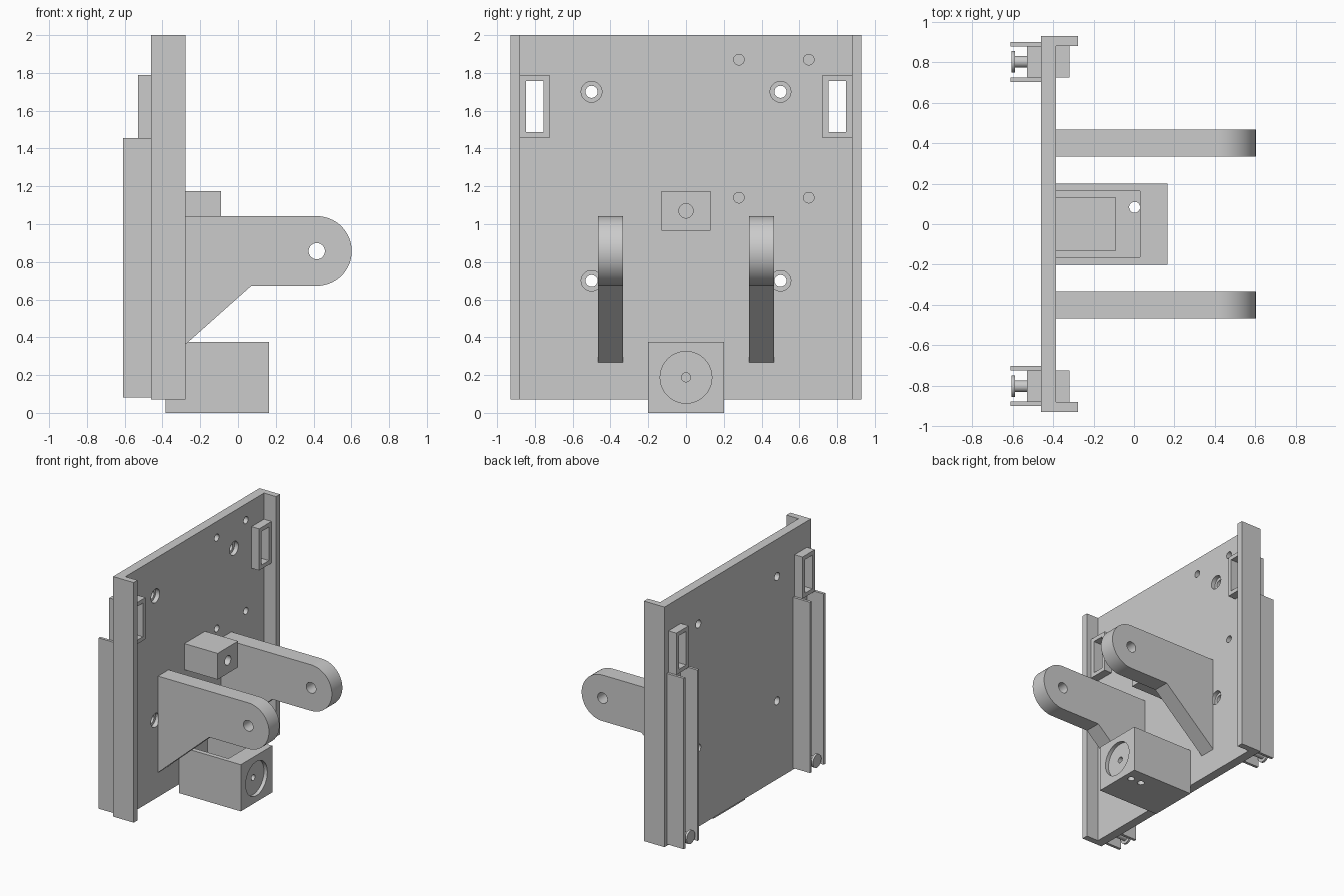
import bpy, bmesh, math
from mathutils import Matrix, Vector

cube = bpy.data.objects.get("Cube")
if cube:
    bpy.data.objects.remove(cube, do_unlink=True)

grey = bpy.data.materials.new("plain grey")
grey.use_nodes = True
grey.diffuse_color = (0.6, 0.6, 0.6, 1)
grey.node_tree.nodes["Principled BSDF"].inputs["Base Color"].default_value = (0.6, 0.6, 0.6, 1)


def finish(name, bm):
    bmesh.ops.recalc_face_normals(bm, faces=bm.faces[:])
    mesh = bpy.data.meshes.new(name)
    bm.to_mesh(mesh)
    bm.free()
    mesh.materials.append(grey)
    ob = bpy.data.objects.new(name, mesh)
    bpy.context.collection.objects.link(ob)
    return ob


def box(name, x, y, z):
    """Box from (low, high) pairs on each axis."""
    bm = bmesh.new()
    bmesh.ops.create_cube(bm, size=1)
    for v in bm.verts:
        v.co = Vector([(a + b) / 2 + c * (b - a) for c, (a, b) in zip(v.co, (x, y, z))])
    return finish(name, bm)


def prism(name, points, offset):
    """Closed outline swept along an offset."""
    bm = bmesh.new()
    face = bm.faces.new([bm.verts.new(p) for p in points])
    swept = bmesh.ops.extrude_face_region(bm, geom=[face], use_keep_orig=True)["geom"]
    moved = [g for g in swept if isinstance(g, bmesh.types.BMVert)]
    bmesh.ops.translate(bm, verts=moved, vec=offset)
    return finish(name, bm)


def rod(name, start, end, radius):
    """Cylinder between two points."""
    a, b = Vector(start), Vector(end)
    bm = bmesh.new()
    turn = (b - a).to_track_quat('Z', 'Y').to_matrix().to_4x4()
    bmesh.ops.create_cone(bm, cap_ends=True, segments=40, radius1=radius, radius2=radius,
                          depth=(b - a).length, matrix=Matrix.Translation((a + b) / 2) @ turn)
    return finish(name, bm)


def cut(ob, *cutters):
    """Subtract each cutter in turn and remove it."""
    bpy.context.view_layer.objects.active = ob
    for c in cutters:
        mod = ob.modifiers.new("cut", 'BOOLEAN')
        mod.operation, mod.solver, mod.object = 'DIFFERENCE', 'EXACT', c
        bpy.ops.object.modifier_apply(modifier=mod.name)
        bpy.data.objects.remove(c, do_unlink=True)


BACK, FACE, LIP = -0.46, -0.385, -0.277

# Back plate with a lip along each side
half = [(BACK, 0.93), (LIP, 0.93), (LIP, 0.88), (FACE, 0.88)]
outline = half + [(x, -y) for x, y in reversed(half)]
plate = prism("back_plate", [(x, y, 0.07) for x, y in outline], (0, 0, 1.93))

# Counterbored bolt holes and blind pin holes
for y in (-0.5, 0.5):
    for z in (0.70, 1.70):
        cut(plate, rod("bore", (FACE - 0.035, y, z), (FACE + 0.1, y, z), 0.055),
            rod("bolt_hole", (BACK - 0.1, y, z), (FACE + 0.1, y, z), 0.032))
for y in (0.28, 0.65):
    for z in (1.14, 1.87):
        cut(plate, rod("pin_hole", (FACE - 0.04, y, z), (FACE + 0.1, y, z), 0.028))

for side, s in (("left", 1), ("right", -1)):
    def span(a, b):
        return tuple(sorted((s * a, s * b)))

    # Strap loop passing through the plate
    cut(plate, box("slot", (-0.7, -0.3), span(0.725, 0.879), (1.455, 1.79)))
    loop = box("strap_loop_" + side, (-0.53, -0.318), span(0.723, 0.88), (1.455, 1.79))
    cut(loop, box("window", (-0.7, -0.2), span(0.755, 0.848), (1.487, 1.757)))

    # Rear channel rails with a headed peg between them
    box("outer_rail_" + side, (-0.61, BACK), span(0.878, 0.90), (0.082, 1.455))
    box("inner_rail_" + side, (-0.61, BACK), span(0.703, 0.725), (0.082, 1.455))
    rod("peg_shaft_" + side, (-0.59, s * 0.802, 0.14), (BACK, s * 0.802, 0.14), 0.029)
    rod("peg_head_" + side, (-0.605, s * 0.802, 0.14), (-0.587, s * 0.802, 0.14), 0.053)

    # Pivot arm with rounded end and gusset
    cx, cz, r = 0.417, 0.857, 0.185
    arc = [(cx + r * math.sin(t), cz + r * math.cos(t))
           for t in (math.pi * i / 32 for i in range(33))]
    profile = [(FACE, 0.267), (FACE, cz + r)] + arc + [(0.07, cz - r)]
    arm = prism("pivot_arm_" + side, [(x, s * 0.333, z) for x, z in profile], (0, s * 0.133, 0))
    cut(arm, rod("pivot_hole", (cx, s * 0.2, cz), (cx, s * 0.6, cz), 0.043))

# Small stop block with a blind hole
stop = box("stop_block", (FACE, -0.09), (-0.13, 0.13), (0.965, 1.175))
cut(stop, rod("stop_hole", (-0.24, 0, 1.07), (0, 0, 1.07), 0.038))

# Lower housing: open-topped pocket, round recess, centre hole, bottom holes
housing = box("lower_housing", (FACE, 0.165), (-0.2, 0.2), (0, 0.375))
cut(housing,
    box("pocket", (-0.6, 0.03), (-0.163, 0.163), (0.035, 0.6)),
    rod("recess", (0.135, 0, 0.188), (0.3, 0, 0.188), 0.137),
    rod("centre_hole", (-0.05, 0, 0.188), (0.3, 0, 0.188), 0.024),
    rod("drain_hole", (0.003, 0.083, -0.1), (0.003, 0.083, 0.1), 0.027),
    rod("screw_hole", (0.098, 0.083, -0.1), (0.098, 0.083, 0.08), 0.027))

# Smooth the round surfaces, keep the edges sharp
bpy.ops.object.select_all(action='DESELECT')
for ob in bpy.context.collection.objects:
    if ob.type == 'MESH':
        ob.select_set(True)
        bpy.context.view_layer.objects.active = ob
bpy.ops.object.shade_smooth_by_angle(angle=math.radians(30))
